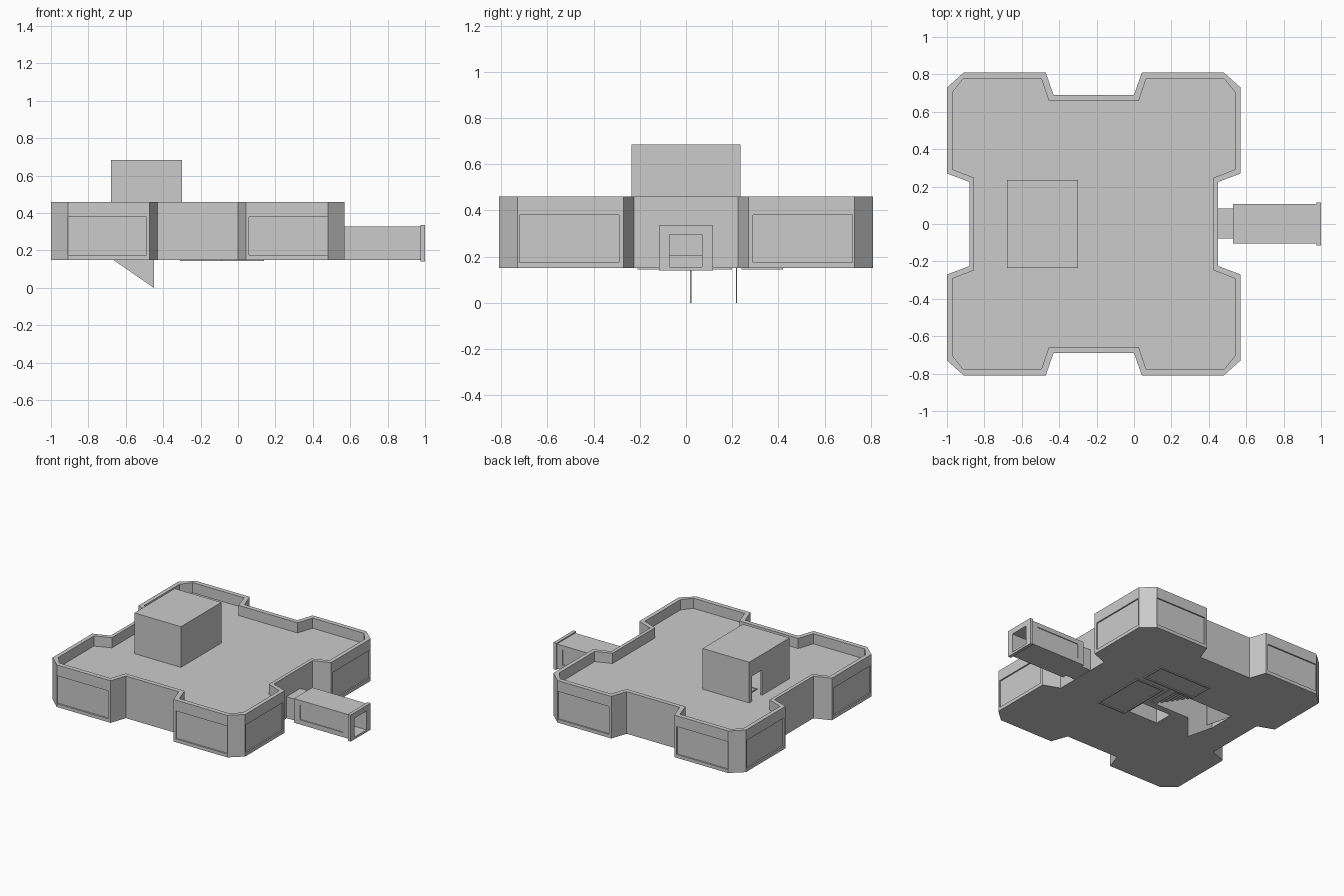
import bpy, bmesh

if "Cube" in bpy.data.objects:
    bpy.data.objects.remove(bpy.data.objects["Cube"])

CX = -0.215  # body centre line in x


def finish(name, bm):
    bmesh.ops.recalc_face_normals(bm, faces=bm.faces)
    me = bpy.data.meshes.new(name)
    bm.to_mesh(me)
    bm.free()
    ob = bpy.data.objects.new(name, me)
    bpy.context.collection.objects.link(ob)
    return ob


def boxes(name, specs):
    """One object from boxes given as (x0, x1, y0, y1, z0, z1)."""
    bm = bmesh.new()
    for x0, x1, y0, y1, z0, z1 in specs:
        vs = bmesh.ops.create_cube(bm, size=1)["verts"]
        for v in vs:
            v.co.x = x0 if v.co.x < 0 else x1
            v.co.y = y0 if v.co.y < 0 else y1
            v.co.z = z0 if v.co.z < 0 else z1
    return finish(name, bm)


def prism(name, pts, vec):
    bm = bmesh.new()
    f = bm.faces.new([bm.verts.new(p) for p in pts])
    r = bmesh.ops.extrude_face_region(bm, geom=[f])
    moved = [g for g in r["geom"] if isinstance(g, bmesh.types.BMVert)]
    bmesh.ops.translate(bm, verts=moved, vec=vec)
    return finish(name, bm)


def cut(ob, cutter):
    m = ob.modifiers.new(cutter.name, 'BOOLEAN')
    m.operation = 'DIFFERENCE'
    m.solver = 'EXACT'
    m.object = cutter
    cutter.hide_render = True
    cutter.hide_viewport = True


def outline(quarter, z):
    """Mirror a quarter outline (offsets from the centre) into a full loop."""
    rev = quarter[::-1]
    loop = quarter + [(-x, y) for x, y in rev]
    loop += [(-x, -y) for x, y in quarter] + [(x, -y) for x, y in rev]
    return [(x + CX, y, z) for x, y in loop]


# Four-winged main block with a sunken roof behind a parapet
outer = [(0.665, 0.225), (0.785, 0.27), (0.785, 0.73), (0.695, 0.81), (0.257, 0.81), (0.215, 0.69)]
inner = [(0.64, 0.247), (0.755, 0.292), (0.755, 0.705), (0.698, 0.776), (0.28, 0.776), (0.24, 0.657)]
body = prism("main_block", outline(outer, 0.15), (0, 0, 0.31))
cut(body, prism("roof_recess_cutter", outline(inner, 0.385), (0, 0, 0.2)))

# Shallow wall panels on both outer faces of every wing
D = 0.01
panels = []
for sx in (-1, 1):
    for sy in (-1, 1):
        xs = sorted((CX + sx * 0.275, CX + sx * 0.695))
        ys = sorted((sy * 0.29, sy * 0.72))
        fy = sorted((sy * (0.81 - D), sy * 0.9))
        fx = sorted((CX + sx * (0.785 - D), CX + sx * 0.9))
        panels += [(*xs, *fy, 0.175, 0.38), (*fx, *ys, 0.175, 0.38)]
cut(body, boxes("wall_panel_cutter", panels))

# Stairwell from the underside up into the roof house, and a floor hatch
cut(body, boxes("stairwell_cutter", [(-0.665, -0.12, 0.02, 0.22, 0.1, 0.36),
                                     (-0.34, -0.1, -0.17, -0.03, 0.1, 0.3)]))
cut(body, boxes("stair_exit_cutter", [(-0.60, -0.32, 0.02, 0.22, 0.3, 0.45)]))

# Stair flight and hanging side plates of the entry ramp
N = 10
steps = []
for i in range(N):
    x = -0.13 - 0.045 * i
    z = 0.155 + 0.0225 * i
    steps.append((x - 0.05, x, 0.022, 0.218, z, z + 0.024))
boxes("stair_flight", steps)
for name, y in (("ramp_side_plate_a", 0.018), ("ramp_side_plate_b", 0.216)):
    prism(name, [(-0.67, y, 0.152), (-0.45, y, 0.0), (-0.45, y, 0.152)], (0, 0.005, 0))


# Thin frames on the underside
def frame(name, x0, x1, y0, y1, w=0.012, z0=0.144, z1=0.152):
    boxes(name, [(x0, x1, y0, y0 + w, z0, z1), (x0, x1, y1 - w, y1, z0, z1),
                 (x0, x0 + w, y0 + w, y1 - w, z0, z1), (x1 - w, x1, y0 + w, y1 - w, z0, z1)])


frame("underside_frame_large", -0.31, 0.12, 0.24, 0.42)
frame("underside_frame_small", -0.09, 0.14, -0.21, 0.2)

# Roof house: hollow, with a doorway facing -x
house = boxes("roof_house", [(-0.68, -0.30, -0.235, 0.235, 0.384, 0.685)])
cut(house, boxes("house_room_cutter", [(-0.665, -0.315, -0.22, 0.22, 0.3, 0.665)]))
cut(house, boxes("doorway_cutter", [(-0.72, -0.64, 0.085, 0.205, 0.3, 0.57)]))

# Entrance tunnel: neck, main length and end flange, all hollow
neck = boxes("tunnel_neck", [(0.44, 0.535, -0.078, 0.082, 0.152, 0.31)])
tunnel = boxes("entrance_tunnel", [(0.53, 0.98, -0.105, 0.108, 0.15, 0.328)])
flange = boxes("tunnel_flange", [(0.976, 1.0, -0.116, 0.116, 0.14, 0.336)])
bore = boxes("tunnel_bore_cutter", [(0.36, 1.1, -0.072, 0.07, 0.156, 0.295)])
for ob in (neck, tunnel, flange, body):
    cut(ob, bore)
cut(tunnel, boxes("tunnel_panel_cutter", [(0.58, 0.93, -0.2, -0.099, 0.185, 0.295),
                                          (0.58, 0.93, 0.102, 0.2, 0.185, 0.295)]))
boxes("tunnel_inner_step", [(0.36, 0.42, -0.072, 0.07, 0.15, 0.205)])
